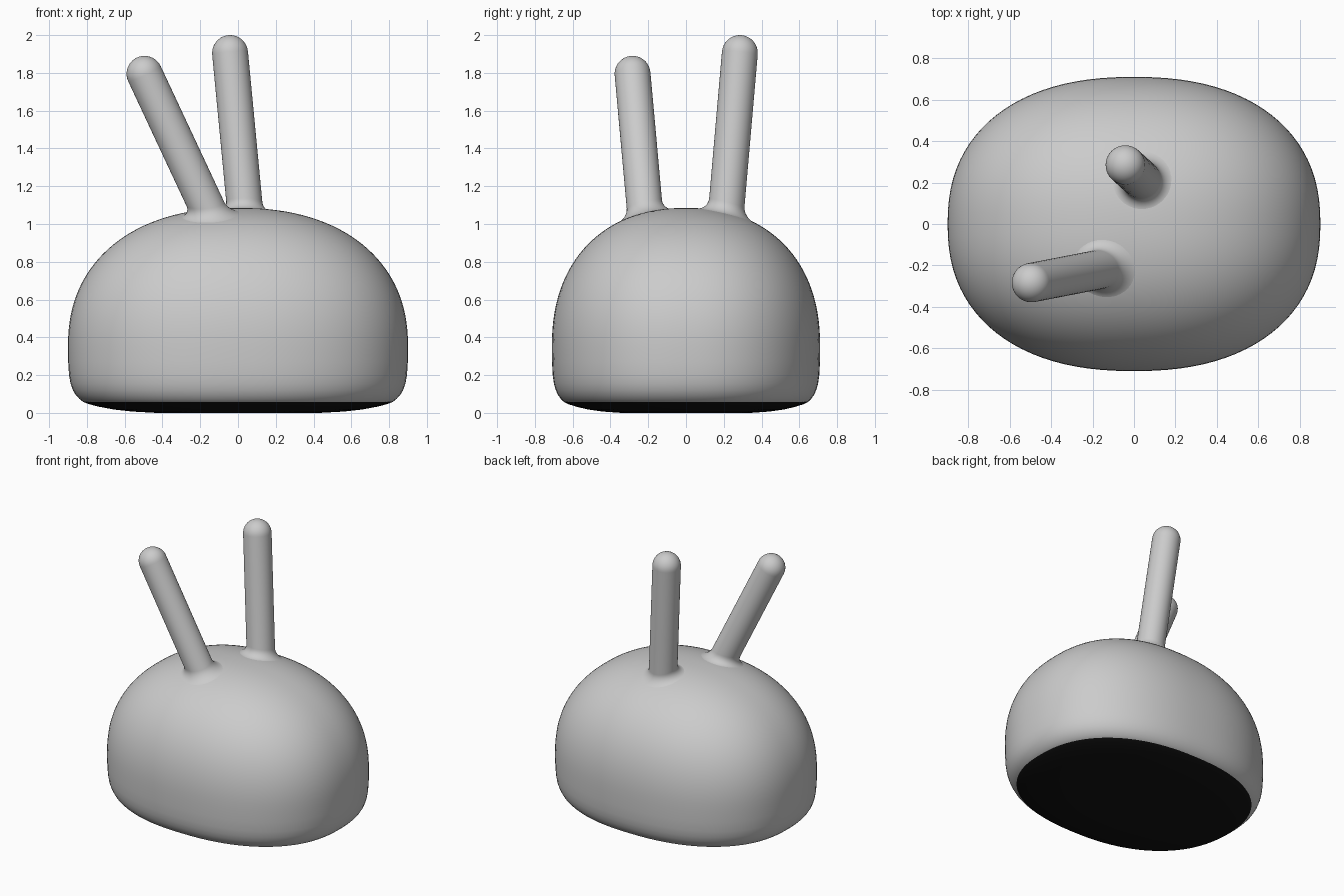
import bpy, bmesh, math
from mathutils import Vector

if "Cube" in bpy.data.objects:
    bpy.data.objects.remove(bpy.data.objects["Cube"])

RX, RY, N, P = 0.9, 0.71, 2.25, 2.3      # half sizes, dome and footprint exponents
WAIST, TOP = 0.35, 1.085
SEG = 96


def material(name, rgb):
    m = bpy.data.materials.new(name)
    m.diffuse_color = (*rgb, 1)
    m.use_nodes = True
    m.node_tree.nodes["Principled BSDF"].inputs["Base Color"].default_value = m.diffuse_color
    return m


grey = material("light grey", (0.6, 0.6, 0.6))
black = material("black", (0.006, 0.006, 0.006))


def loft(name, rings, mats, cap_start=None, cap_end=None, dark=lambda i: False):
    """Skin closed rings of points, with optional pole points."""
    bm = bmesh.new()
    loops = [[bm.verts.new(p) for p in ring] for ring in rings]
    n = len(loops[0])
    for i, (a, b) in enumerate(zip(loops, loops[1:])):
        for k in range(n):
            f = bm.faces.new((a[k], a[(k + 1) % n], b[(k + 1) % n], b[k]))
            f.material_index = int(dark(i))
    for pole, loop, idx in ((cap_start, loops[0], int(dark(-1))), (cap_end, loops[-1], 0)):
        if pole is not None:
            c = bm.verts.new(pole)
            for k in range(n):
                f = bm.faces.new((c, loop[k], loop[(k + 1) % n]))
                f.material_index = idx
    bmesh.ops.recalc_face_normals(bm, faces=bm.faces)
    mesh = bpy.data.meshes.new(name)
    bm.to_mesh(mesh)
    bm.free()
    for m in mats:
        mesh.materials.append(m)
    ob = bpy.data.objects.new(name, mesh)
    bpy.context.collection.objects.link(ob)
    bpy.context.view_layer.objects.active = ob
    ob.select_set(True)
    bpy.ops.object.shade_smooth_by_angle(angle=math.radians(40))
    ob.select_set(False)
    return ob


def footprint(s, z):
    """Rounded oval scaled by s at height z."""
    pts = []
    for k in range(SEG):
        a = 2 * math.pi * k / SEG
        c, d = math.cos(a), math.sin(a)
        pts.append((RX * s * math.copysign(abs(c) ** (2 / P), c),
                    RY * s * math.copysign(abs(d) ** (2 / P), d), z))
    return pts


# Body: dark shallow underside, rounded lower rim, superelliptic dome
under = [(0.48, 0.0), (0.62, 0.007), (0.73, 0.018), (0.82, 0.033), (0.88, 0.047), (0.91, 0.058)]
rim = [(0.932, 0.073), (0.953, 0.093), (0.971, 0.12), (0.985, 0.155), (0.994, 0.2), (0.999, 0.27)]
dome = []
for i in range(32):
    a = math.pi / 2 * i / 32
    dome.append((math.cos(a) ** (2 / N), WAIST + (TOP - WAIST) * math.sin(a) ** (2 / N)))
rings = [footprint(s, z) for s, z in under + rim + dome]
loft("body", rings, (grey, black), (0, 0, 0), (0, 0, TOP), lambda i: i < len(under) - 1)


def dome_height(x, y):
    s = (abs(x / RX) ** P + abs(y / RY) ** P) ** (1 / P)
    return WAIST + (TOP - WAIST) * max(0.0, 1 - s ** N) ** (1 / N)


# Antennae: round-tipped rods blended into the dome with a flared foot
def antenna(name, foot, tip, r=0.095, flare=0.06, n=40):
    foot, tip = Vector(foot), Vector(tip)
    axis = (tip - foot).normalized()
    u = axis.cross(Vector((0, 1, 0))).normalized()
    v = axis.cross(u)
    dirs = [u * math.cos(2 * math.pi * k / n) + v * math.sin(2 * math.pi * k / n) for k in range(n)]
    rings = []
    for j in range(9):
        a = math.pi / 2 * j / 8
        rad = r + flare * (1 - math.sin(a))
        lift = flare * (1 - math.cos(a)) - 0.002
        ring = []
        for d in dirs:
            p = foot + d * rad
            for _ in range(8):           # slide along the rod until resting on the dome
                p += axis * ((dome_height(p.x, p.y) + lift - p.z) / axis.z)
            ring.append(p)
        rings.append(ring)
    for j in range(10):
        a = math.pi / 2 * j / 10
        rings.append([tip + d * r * math.cos(a) + axis * r * math.sin(a) for d in dirs])
    loft(name, rings, (grey,), None, tip + axis * r)


antenna("front_antenna", (-0.17, -0.22, 1.1), (-0.495, -0.283, 1.795))
antenna("back_antenna", (0.035, 0.215, 1.1), (-0.042, 0.285, 1.905))
